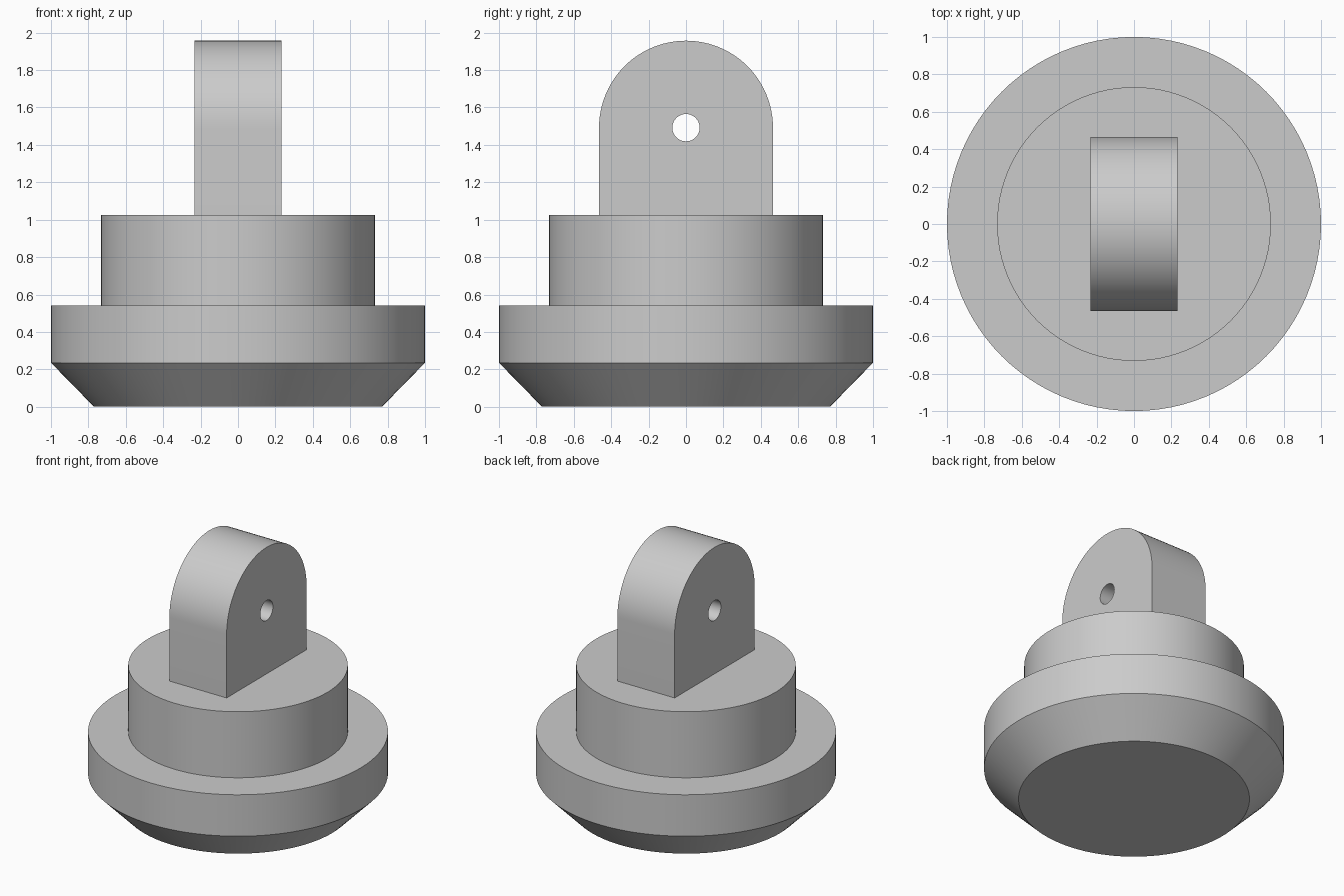
import bpy
import bmesh
import math

cube = bpy.data.objects.get("Cube")
if cube:
    bpy.data.objects.remove(cube, do_unlink=True)

GREY = (0.6, 0.6, 0.6, 1.0)
grey = bpy.data.materials.new("plain_grey")
grey.use_nodes = True
grey.diffuse_color = GREY
grey.node_tree.nodes["Principled BSDF"].inputs["Base Color"].default_value = GREY


def finish(name, bm):
    """Turn a bmesh into a smooth-shaded object with sharp edges kept."""
    bmesh.ops.recalc_face_normals(bm, faces=bm.faces)
    mesh = bpy.data.meshes.new(name)
    bm.to_mesh(mesh)
    bm.free()
    mesh.materials.append(grey)
    obj = bpy.data.objects.new(name, mesh)
    bpy.context.collection.objects.link(obj)
    bpy.ops.object.select_all(action='DESELECT')
    obj.select_set(True)
    bpy.context.view_layer.objects.active = obj
    bpy.ops.object.shade_smooth_by_angle(angle=math.radians(30))
    return obj


def ring(bm, radius, z, count=96):
    return [bm.verts.new((radius * math.cos(a), radius * math.sin(a), z))
            for a in (2 * math.pi * i / count for i in range(count))]


def loop_edges(bm, verts):
    return [bm.edges.new((a, b)) for a, b in zip(verts, verts[1:] + verts[:1])]


# Stepped round base with a chamfered foot
profile = [(0.77, 0), (1.0, 0.235), (1.0, 0.54), (0.732, 0.54), (0.732, 1.026)]
bm = bmesh.new()
rings = [ring(bm, r, z) for r, z in profile]
for low, high in zip(rings, rings[1:]):
    for i in range(len(low)):
        bm.faces.new((low[i - 1], low[i], high[i], high[i - 1]))
bm.faces.new(rings[0])
bm.faces.new(rings[-1])
finish("stepped_base", bm)

# Upright lug: rounded top plate with a pin hole through it
HALF, WIDTH, AXIS, HOLE, FOOT = 0.233, 0.465, 1.492, 0.073, 1.02
bm = bmesh.new()
arc = [math.pi * i / 48 for i in range(49)]
outline = [(-WIDTH, FOOT), (WIDTH, FOOT)]
outline += [(WIDTH * math.cos(a), AXIS + WIDTH * math.sin(a)) for a in arc]
hole = [(HOLE * math.cos(a), AXIS + HOLE * math.sin(a))
        for a in (2 * math.pi * i / 48 for i in range(48))]
edges = []
for points in (outline, hole):
    edges += loop_edges(bm, [bm.verts.new((-HALF, y, z)) for y, z in points])
bmesh.ops.triangle_fill(bm, edges=edges, use_beauty=True, normal=(-1, 0, 0))
# Extrude across the width, keeping the first side as the opposite cap
result = bmesh.ops.extrude_face_region(bm, geom=bm.faces[:], use_keep_orig=True)
moved = [v for v in result["geom"] if isinstance(v, bmesh.types.BMVert)]
bmesh.ops.translate(bm, verts=moved, vec=(2 * HALF, 0, 0))
finish("pin_lug", bm)
